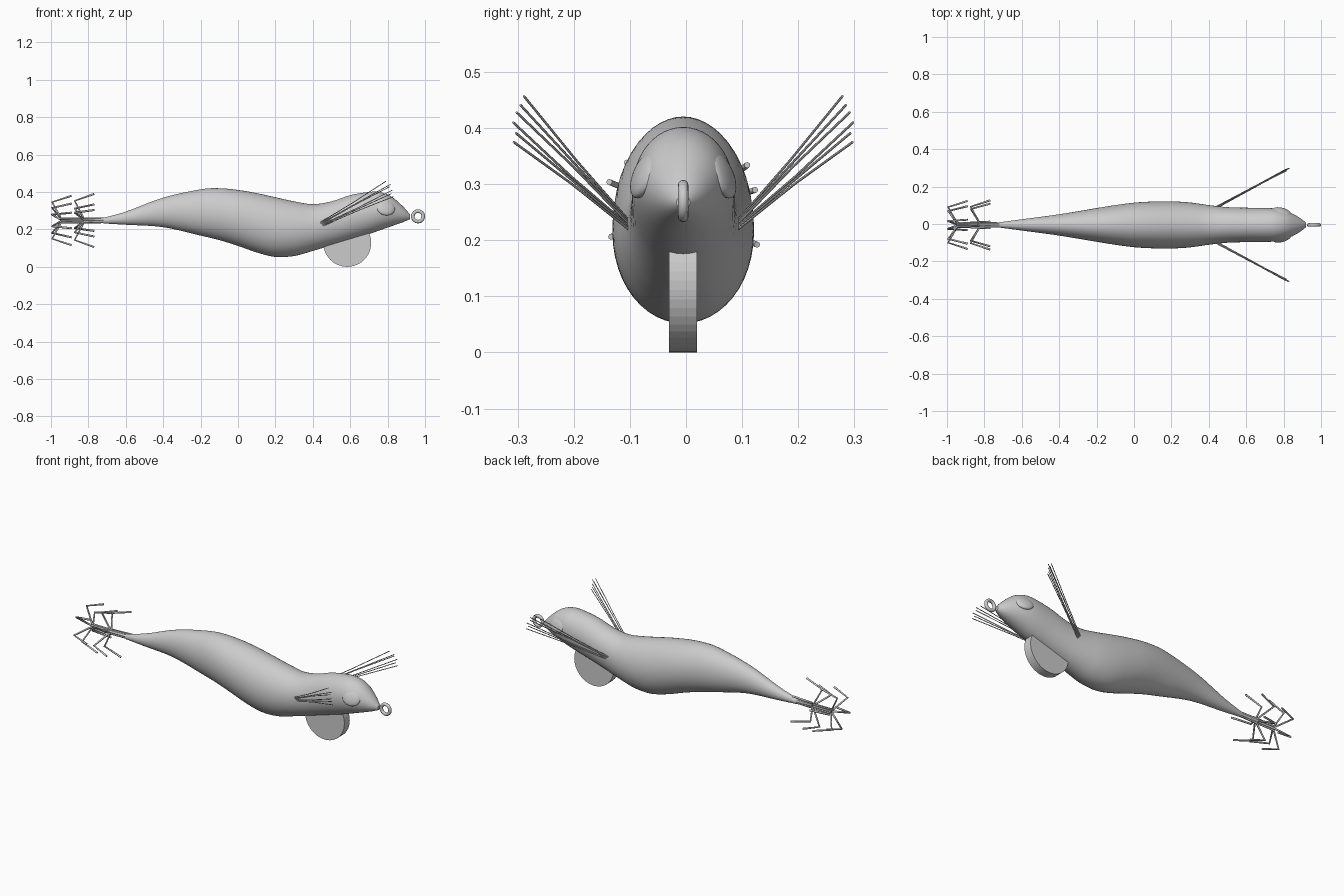
import bpy
import bmesh
import math
from mathutils import Vector, Matrix

default_cube = bpy.data.objects.get("Cube")
if default_cube:
    bpy.data.objects.remove(default_cube, do_unlink=True)

MIDDLE = -0.005  # the lure sits a hair off the centre plane

grey = bpy.data.materials.new("plain grey")
grey.use_nodes = True
grey.diffuse_color = (0.6, 0.6, 0.6, 1)
grey.node_tree.nodes["Principled BSDF"].inputs["Base Color"].default_value = (0.6, 0.6, 0.6, 1)


def finish(obj, smooth_angle=None):
    """Give an object its colour and shading."""
    obj.data.materials.append(grey)
    if smooth_angle is not None:
        bpy.ops.object.select_all(action="DESELECT")
        obj.select_set(True)
        bpy.context.view_layer.objects.active = obj
        bpy.ops.object.shade_smooth_by_angle(angle=math.radians(smooth_angle))
    return obj


def add_bmesh(name, bm):
    mesh = bpy.data.meshes.new(name)
    bm.to_mesh(mesh)
    bm.free()
    obj = bpy.data.objects.new(name, mesh)
    bpy.context.collection.objects.link(obj)
    return obj


def add_wires(name, paths, radius, resolution):
    """Round wires that follow straight-segment paths."""
    curve = bpy.data.curves.new(name, "CURVE")
    curve.dimensions = "3D"
    curve.bevel_depth = radius
    curve.bevel_resolution = resolution
    curve.use_fill_caps = True
    for path in paths:
        spline = curve.splines.new("POLY")
        spline.points.add(len(path) - 1)
        for point, place in zip(spline.points, path):
            point.co = (*place, 1)
    obj = bpy.data.objects.new(name, curve)
    bpy.context.collection.objects.link(obj)
    return finish(obj)


def blend(a, b, c, d, t):
    """Smooth curve through b and c."""
    return b + (c - a) * (t / 2) + (a * 2 - b * 5 + c * 4 - d) * (t * t / 2) \
        + (b * 3 - a - c * 3 + d) * (t ** 3 / 2)


# Body stations: x, top, bottom, half width
stations = [Vector(s) for s in (
    (-.72, .262, .232, .014), (-.6, .295, .225, .03), (-.4, .37, .212, .057),
    (-.2, .414, .167, .09), (-.1, .42, .143, .106), (0, .411, .112, .119),
    (.1, .394, .077, .125), (.2, .372, .053, .126), (.3, .35, .058, .12),
    (.4, .335, .085, .106), (.5, .35, .115, .095), (.6, .383, .145, .092),
    (.7, .4, .175, .091), (.76, .399, .196, .087), (.82, .376, .217, .072),
    (.88, .325, .238, .042), (.92, .28, .255, .012))]

# Body: oval rings lofted along x
SIDES, STEPS = 48, 5
bm = bmesh.new()
rings = []
last = len(stations) - 1
for i in range(last):
    a, b, c, d = (stations[max(0, min(last, i + k))] for k in (-1, 0, 1, 2))
    for step in range(STEPS + (i == last - 1)):
        x, top, bottom, width = blend(a, b, c, d, step / STEPS)
        ring = []
        for k in range(SIDES):
            turn = math.tau * k / SIDES
            ring.append(bm.verts.new((x, MIDDLE + width * math.cos(turn),
                                      (top + bottom) / 2 + (top - bottom) / 2 * math.sin(turn))))
        rings.append(ring)
for near, far in zip(rings, rings[1:]):
    for k in range(SIDES):
        n = (k + 1) % SIDES
        bm.faces.new((near[k], near[n], far[n], far[k]))
bm.faces.new(rings[0])
bm.faces.new(rings[-1])
bmesh.ops.recalc_face_normals(bm, faces=bm.faces)
finish(add_bmesh("body", bm), 40)

# Sinker: upright disc under the chin
bm = bmesh.new()
bmesh.ops.create_cone(bm, cap_ends=True, segments=48, radius1=.128, radius2=.128, depth=.05,
                      matrix=Matrix.Translation((.584, MIDDLE, .128))
                      @ Matrix.Rotation(math.pi / 2, 4, "X"))
finish(add_bmesh("sinker", bm))

# Eyes: flattened balls leaning with the head surface
for side, label in ((1, "left"), (-1, "right")):
    outward = Vector((.28, side, .42)).normalized()
    along = Vector((1, 0, 0))
    along = (along - outward * along.dot(outward)).normalized()
    frame = Matrix((along, outward.cross(along), outward)).transposed().to_4x4()
    bm = bmesh.new()
    bmesh.ops.create_uvsphere(bm, u_segments=32, v_segments=16, radius=1,
                              matrix=Matrix.Translation((.79, MIDDLE + side * .069, .316))
                              @ frame @ Matrix.Diagonal((.051, .044, .017, 1)))
    finish(add_bmesh(label + "_eye", bm), 60)

# Line ring at the nose
bpy.ops.mesh.primitive_torus_add(major_radius=.028, minor_radius=.0095, major_segments=32,
                                 minor_segments=12, location=(.9625, MIDDLE, .27),
                                 rotation=(math.pi / 2, 0, 0))
nose_ring = bpy.context.object
nose_ring.name = "nose_ring"
finish(nose_ring, 60)

# Feather strands fanning out from each flank
tips = ((.79, .284, .457), (.815, .29, .441), (.81, .297, .428),
        (.825, .303, .41), (.82, .298, .391), (.83, .302, .375))
for side, label in ((1, "left"), (-1, "right")):
    strands = []
    for k, (x, y, z) in enumerate(tips):
        root = Vector((.43 + .004 * k, MIDDLE + side * .094, .232 - .003 * k))
        tip = Vector((x, MIDDLE + side * y, z))
        bend = root.lerp(tip, .5) + Vector((0, 0, .004 * (k % 3 - 1)))
        strands.append((root, bend, tip))
    add_wires(label + "_feather", strands, .0022, 1)


# Hook crowns: six barbed wires each
def crown(name, bend_x, reach, start_angle):
    paths = []
    for k in range(6):
        turn = math.radians(start_angle + 60 * k)
        profile = ((-.7, .009), (bend_x, .012), (bend_x - .048, reach * .74),
                   (bend_x + .056, reach))
        paths.append([(x, MIDDLE + r * math.cos(turn), .248 + r * math.sin(turn))
                      for x, r in profile])
    add_wires(name, paths, .0055, 2)


crown("front_hooks", -.825, .143, -23)
crown("rear_hooks", -.946, .135, 18)
